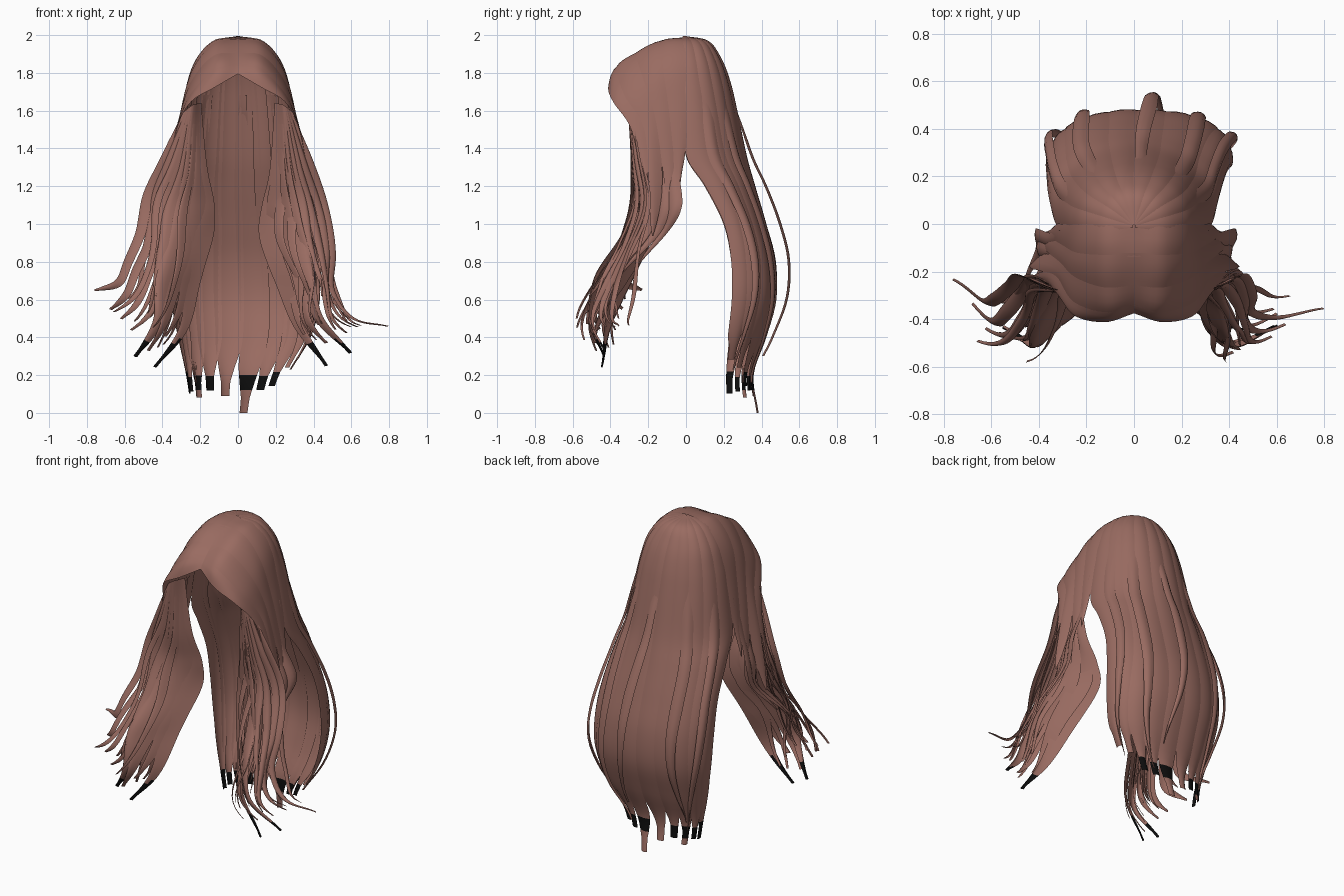
import bpy, bmesh, math, random
from mathutils import Vector

if "Cube" in bpy.data.objects:
    bpy.data.objects.remove(bpy.data.objects["Cube"])

random.seed(7)


def material(name, rgb):
    m = bpy.data.materials.new(name)
    m.diffuse_color = (*rgb, 1)
    m.use_nodes = True
    m.node_tree.nodes["Principled BSDF"].inputs["Base Color"].default_value = m.diffuse_color
    return m


BROWN = material("chestnut brown", (0.32, 0.148, 0.12))
BLACK = material("black tips", (0.004, 0.004, 0.004))


def spline(pts, t):
    """Catmull-Rom through evenly numbered points (tuples or Vectors)."""
    pts = [Vector(p) for p in pts]
    n = len(pts) - 1
    i = max(0, min(n - 1, int(math.floor(t))))
    f = t - i
    b, c = pts[i], pts[i + 1]
    a = pts[i - 1] if i > 0 else b * 2 - c
    d = pts[i + 2] if i + 2 <= n else c * 2 - b
    return 0.5 * (2 * b + (c - a) * f + (2 * a - 5 * b + 4 * c - d) * f * f
                  + (3 * b - a - 3 * c + d) * f ** 3)


def outward(p):
    v = Vector((p.x, p.y, max(0, p.z - 1.75) * 1.5))
    return v.normalized() if v.length > 1e-6 else Vector((0, 0, 1))


def strand(bm, surf, u, half, v0, v1, rows=28, tip=0.25, bulge=0.012,
           drift=0.0, wave=(0, 0, 0), dark=None, blunt=0.05):
    """One ribbon of hair lying on a guide surface, narrowing to its tip."""
    grid = []
    for j in range(rows + 1):
        t = j / rows
        w = half * max(blunt, min(1, (1 - t) / tip) ** 0.65)
        row = []
        for k in range(5):
            q = k / 2 - 1
            p = surf(u + q * w + drift * t ** 4, v0 + (v1 - v0) * t)
            p = p + outward(p) * bulge * (1 - q * q) * min(1, t * 6)
            s = math.sin(t * 9 + wave[2]) * t
            row.append(bm.verts.new(p + Vector((wave[0] * s, wave[1] * s, 0))))
        grid.append(row)
    for a, b in zip(grid, grid[1:]):
        for k in range(4):
            f = bm.faces.new((a[k], a[k + 1], b[k + 1], b[k]))
            f.smooth = True
            z = f.calc_center_median().z
            if dark and dark[0] < z < dark[1]:
                f.material_index = 1


def finish(name, bm):
    bm.normal_update()
    flip = [f for f in bm.faces if f.normal.dot(outward(f.calc_center_median())) < 0]
    if len(flip) > len(bm.faces) / 2:
        bmesh.ops.reverse_faces(bm, faces=bm.faces[:])
    me = bpy.data.meshes.new(name)
    bm.to_mesh(me)
    bm.free()
    me.materials.append(BROWN)
    me.materials.append(BLACK)
    ob = bpy.data.objects.new(name, me)
    bpy.context.collection.objects.link(ob)


# Back curtain levels: height, half width, back y, side edge y, x shift
LEVELS = [(1.995, .004, .0, -.015, 0), (1.965, .13, .12, -.03, 0),
          (1.87, .213, .185, -.03, 0), (1.75, .257, .23, -.03, 0),
          (1.6, .288, .265, -.02, 0), (1.36, .325, .315, .0, 0),
          (1.2, .35, .36, .10, .0), (1.0, .37, .42, .20, .01),
          (.8, .385, .47, .24, .02), (.6, .385, .475, .245, .03),
          (.4, .35, .42, .225, .03), (.2, .275, .35, .21, .0),
          (.0, .22, .375, .22, -.02)]


def back_surface(u, v):
    z, hw, yb, yf, sx = spline(LEVELS, v)
    a = max(-1, min(1, u)) * math.pi / 2
    return Vector((sx + hw * math.sin(a),
                   yf + (yb - yf) * max(0, math.cos(a)) ** 0.8, z))


def wisp_surface(u, v):
    p = back_surface(u, v)
    t = max(0, (v - 4) / 8)
    lift = 0.075 if abs(u) < .2 else 0.03
    return p + outward(p) * lift * math.sin(min(1, t * 1.1) * math.pi)


# Back hair: broad overlapping strands from the crown to the ends
bm = bmesh.new()
N = 10
for i in range(N):
    u = -1 + 2 * (i + 0.5) / N
    end = 11.5 + random.uniform(-.12, .2)
    if u > 0.35:
        end -= (u - 0.35) * 1.7
    if i == N // 2:
        end = 12
    strand(bm, back_surface, u, 0.135, 0, end, rows=60, tip=0.11, bulge=.008,
           drift=-.06 if i < 5 else .02, wave=(.008, .004, i),
           dark=(.11, .2) if i != 4 else None, blunt=.45)
finish("back_hair", bm)

# Loose outer strands on the back
bm = bmesh.new()
for i, u in enumerate((-.75, -.4, .06, .45, .75)):
    strand(bm, wisp_surface, u, 0.07 if i != 2 else .05, 3.5, 11.2 - .35 * (i % 3),
           rows=36, tip=0.5, drift=.12 * (-1) ** i, wave=(.015, .008, i * 2))
finish("back_wisps", bm)

# Parted front hair: guides from the parting outwards, crown first
GUIDES = [
    [(0, .01, 1.99), (.13, .0, 1.967), (.228, .0, 1.85), (.289, .0, 1.62), (.328, .0, 1.38), (.335, -.02, 1.27)],
    [(0, -.13, 1.972), (.13, -.13, 1.955), (.24, -.12, 1.82), (.297, -.09, 1.6), (.35, -.06, 1.3), (.39, -.05, 1.1)],
    [(0, -.26, 1.905), (.13, -.265, 1.89), (.25, -.22, 1.75), (.31, -.16, 1.55), (.37, -.12, 1.22), (.42, -.13, .95)],
    [(0, -.34, 1.84), (.12, -.37, 1.82), (.255, -.325, 1.68), (.325, -.22, 1.5), (.40, -.2, 1.2), (.45, -.22, .95)],
    [(0, -.375, 1.795), (.12, -.412, 1.725), (.25, -.385, 1.645), (.325, -.29, 1.5), (.37, -.25, 1.25), (.42, -.27, 1.0)],
]
# Face-framing locks: inner, middle and outer guides
INNER = [(.2, -.26, 1.64), (.18, -.235, 1.3), (.15, -.19, 1.1), (.15, -.185, .93),
         (.22, -.3, .7), (.29, -.42, .45), (.44, -.45, .24)]
MIDDLE = [(.24, -.31, 1.63), (.28, -.28, 1.3), (.33, -.27, 1.1), (.36, -.34, .9),
          (.41, -.46, .7), (.45, -.51, .5), (.59, -.44, .33)]
OUTER = {-1: [(.28, -.29, 1.6), (.39, -.25, 1.35), (.48, -.22, 1.15), (.51, -.25, .95),
              (.57, -.3, .8), (.64, -.33, .69), (.77, -.25, .65)],
         1: [(.28, -.29, 1.6), (.37, -.25, 1.35), (.45, -.22, 1.1), (.5, -.3, .85),
             (.51, -.36, .65), (.6, -.4, .5), (.77, -.37, .46)]}
SIDE = [(.3, -.06, 1.55), (.34, -.07, 1.3), (.41, -.06, 1.1), (.40, -.12, .95),
        (.45, -.25, .78), (.48, -.36, .62)]

for sgn, label in ((-1, "left"), (1, "right")):
    def mirror(p):
        return Vector((p.x * sgn, p.y, p.z))

    def bang_surface(u, v):
        u = max(0, min(4, u))
        return mirror(spline([spline(g, v) for g in GUIDES], u))

    def lock_surface(u, v, dy=0.0):
        p = spline([spline(g, v) for g in (INNER, MIDDLE, OUTER[sgn])], u)
        p.y += dy * v / 6
        return mirror(p)

    def side_surface(u, v):
        p = spline(SIDE, v)
        return mirror(p + Vector((u * .3, u, 0)))

    # Front hair swept from the parting over the temple
    bm = bmesh.new()
    for i in range(4):
        strand(bm, bang_surface, i + .5, 0.56, 0, 5, tip=0.3, bulge=0.006)
    finish("parted_front_" + label, bm)

    # Main face-framing locks, broad near the face
    bm = bmesh.new()
    for i in range(8):
        u = 2 * i / 7 + (.1 if i == 0 else 0)
        end = 6 if i in (0, 3, 7) else random.uniform(5.2, 5.8)
        strand(bm, lock_surface, u, 0.24 if i < 4 else 0.18, 0, end, rows=40,
               tip=0.35 if i < 4 else .55, wave=(.02, .02, i * 1.7),
               drift=random.uniform(-.06, .06) if i < 7 else 0,
               dark=(.2, .38) if i in (0, 1, 3, 4) else None,
               blunt=.2 if i < 4 else .1)
    finish("face_locks_" + label, bm)

    # Thinner wavy locks in front of and behind them
    bm = bmesh.new()
    for i in range(10):
        u = random.uniform(.2, 1.9)
        dy = random.choice((-.08, .08, .14)) * random.uniform(.6, 1)
        strand(bm, lambda a, b, d=dy: lock_surface(a, b, d), u, 0.13, .3,
               random.uniform(4.8, 5.6), rows=34, tip=0.6,
               drift=random.uniform(-.15, .15), wave=(.03, .03, i * 2.3))
    finish("thin_locks_" + label, bm)

    # Wavy locks falling from above the ear
    bm = bmesh.new()
    for i, u in enumerate((-.15, -.1, -.05, 0)):
        strand(bm, side_surface, u, 0.035, 0, 5 - .35 * i, tip=0.5,
               wave=(.015, .01, i))
    finish("ear_locks_" + label, bm)
